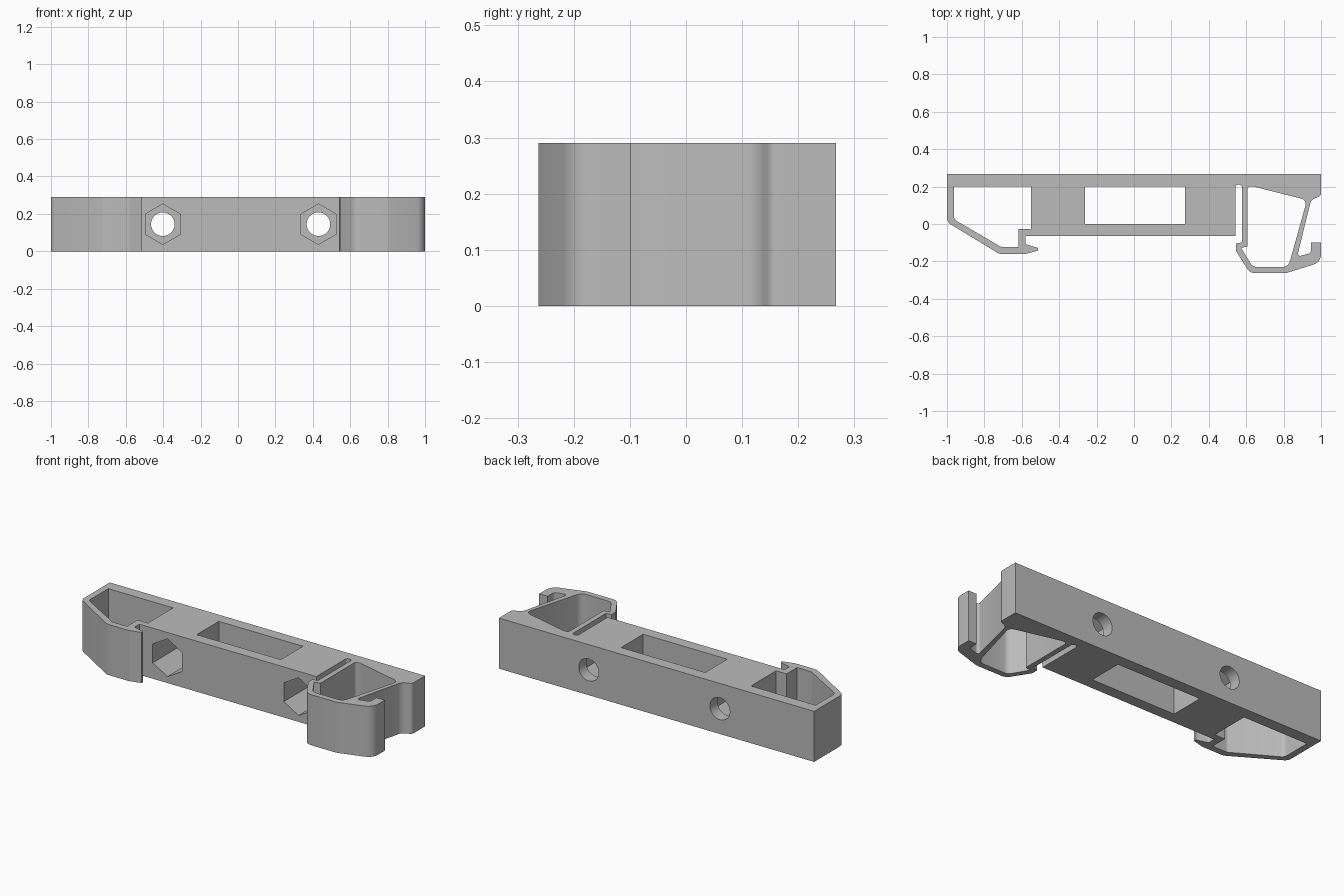
import bpy
import bmesh
from math import pi, tan
from mathutils import Matrix, Vector

cube = bpy.data.objects.get("Cube")
if cube:
    bpy.data.objects.remove(cube, do_unlink=True)

HEIGHT = 0.29
BACK = 0.267

grey = bpy.data.materials.new("plain grey")
grey.use_nodes = True
grey.diffuse_color = (0.5, 0.5, 0.5, 1)
grey.node_tree.nodes["Principled BSDF"].inputs["Base Color"].default_value = (0.5, 0.5, 0.5, 1)


def rounded(points, steps=5):
    """Replace each corner that has a third value (radius) with an arc."""
    result = []
    for i, point in enumerate(points):
        corner = Vector(point[:2])
        if len(point) == 2:
            result.append(corner)
            continue
        before = Vector(points[i - 1][:2]) - corner
        after = Vector(points[(i + 1) % len(points)][:2]) - corner
        slope = tan(before.angle(after) / 2)
        reach = min(point[2] / slope, 0.48 * before.length, 0.48 * after.length)
        radius = reach * slope
        before.normalize()
        after.normalize()
        centre = corner + (before + after).normalized() * (reach**2 + radius**2) ** 0.5
        start = (corner + before * reach - centre).normalized()
        end = (corner + after * reach - centre).normalized()
        sweep = start.angle_signed(end)
        for step in range(steps + 1):
            # Signed angles run clockwise, rotation matrices anticlockwise
            turn = Matrix.Rotation(-sweep * step / steps, 2)
            result.append(centre + (turn @ start) * radius)
    return result


def add_object(name, bm):
    bmesh.ops.recalc_face_normals(bm, faces=bm.faces)
    mesh = bpy.data.meshes.new(name)
    bm.to_mesh(mesh)
    bm.free()
    mesh.materials.append(grey)
    obj = bpy.data.objects.new(name, mesh)
    bpy.context.collection.objects.link(obj)
    return obj


def prism(name, points, bottom, top):
    """Closed upright prism over a profile."""
    bm = bmesh.new()
    corners = rounded(points)
    lower = [bm.verts.new((p.x, p.y, bottom)) for p in corners]
    upper = [bm.verts.new((p.x, p.y, top)) for p in corners]
    bm.faces.new(lower[::-1])
    bm.faces.new(upper)
    for i in range(len(corners)):
        bm.faces.new((lower[i - 1], lower[i], upper[i], upper[i - 1]))
    return add_object(name, bm)


def bore(name, x, radius, sides, front, back):
    """Prism along y; six sides give a nut pocket standing on a point."""
    bm = bmesh.new()
    place = Matrix.Translation((x, (front + back) / 2, HEIGHT / 2)) @ Matrix.Rotation(pi / 2, 4, "X")
    bmesh.ops.create_cone(bm, cap_ends=True, segments=sides, radius1=radius, radius2=radius,
                          depth=back - front, matrix=place)
    return add_object(name, bm)


def cut(target, cutter):
    cutter.hide_render = True
    modifier = target.modifiers.new("cut", "BOOLEAN")
    modifier.operation = "DIFFERENCE"
    modifier.solver = "EXACT"
    modifier.object = cutter
    bpy.context.view_layer.objects.active = target
    bpy.context.view_layer.update()
    bpy.ops.object.modifier_apply(modifier=modifier.name)
    bpy.data.objects.remove(cutter, do_unlink=True)


# Outer profile: left hook, straight beam, slot, right spring clip
outline = [
    (-1, BACK), (-1, 0.01, 0.04),
    (-0.72, -0.16, 0.04), (-0.58, -0.16, 0.02), (-0.512, -0.142), (-0.512, -0.128),
    (-0.58, -0.108, 0.01), (-0.58, -0.065),
    (0.543, -0.065), (0.543, 0.21, 0.015), (0.577, 0.21, 0.015),
    (0.577, -0.098), (0.545, -0.105), (0.545, -0.143, 0.01),
    (0.62, -0.263, 0.05), (0.81, -0.263, 0.04), (1, -0.205, 0.06), (1, -0.098),
    (0.947, -0.098), (0.947, -0.155, 0.02), (0.872, -0.175, 0.012),
    (0.947, 0.13, 0.04), (1, 0.15, 0.02), (1, BACK),
]
bracket = prism("clip_bracket", outline, 0, HEIGHT)

# Openings through the full height
left_cavity = [
    (-0.963, 0.2), (-0.963, 0.025, 0.03), (-0.71, -0.123, 0.03), (-0.618, -0.123),
    (-0.618, -0.028), (-0.552, -0.028), (-0.552, 0.2),
]
centre_window = [(-0.262, 0), (0.272, 0), (0.272, 0.2), (-0.262, 0.2)]
right_cavity = [
    (0.607, 0.2, 0.015), (0.607, -0.12), (0.573, -0.128), (0.635, -0.23, 0.04),
    (0.825, -0.23, 0.04), (0.925, 0.128, 0.03), (0.64, 0.2, 0.015),
]
for name, points in (("left_cavity", left_cavity), ("centre_window", centre_window),
                     ("right_cavity", right_cavity)):
    cut(bracket, prism(name, points, -0.1, HEIGHT + 0.1))

# Bolt holes with hexagonal nut pockets in the front
for x in (-0.402, 0.43):
    cut(bracket, bore("nut_pocket", x, 0.108, 6, -0.09, 0.2))
    cut(bracket, bore("bolt_hole", x, 0.063, 48, 0.1, BACK + 0.1))

bpy.ops.object.select_all(action="DESELECT")
bracket.select_set(True)
bpy.context.view_layer.objects.active = bracket
bpy.ops.object.shade_smooth_by_angle(angle=pi / 6)
